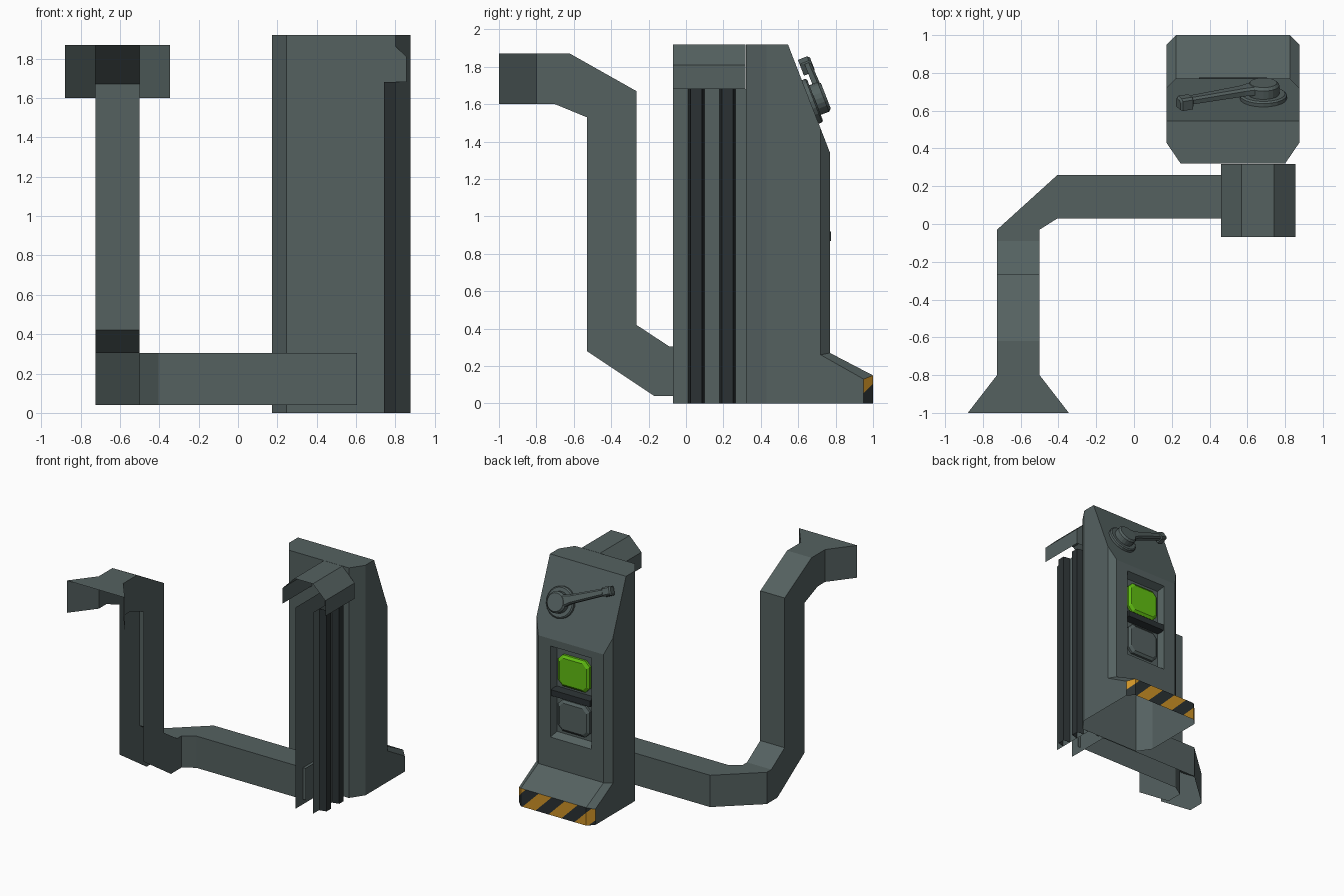
import bpy, bmesh, math
from mathutils import Matrix, Vector

if "Cube" in bpy.data.objects:
    bpy.data.objects.remove(bpy.data.objects["Cube"])


def material(name, rgb):
    m = bpy.data.materials.new(name)
    m.diffuse_color = (*rgb, 1)
    m.use_nodes = True
    m.node_tree.nodes["Principled BSDF"].inputs["Base Color"].default_value = m.diffuse_color
    return m


GREY = material("grey_steel", (0.09, 0.12, 0.118))
DARK = material("dark_steel", (0.024, 0.031, 0.033))
ORANGE = material("hazard_orange", (0.62, 0.29, 0.02))
GREEN = material("button_green", (0.12, 0.52, 0.006))


def finish(bm, name, mats):
    bmesh.ops.remove_doubles(bm, verts=bm.verts, dist=0.0005)
    bmesh.ops.recalc_face_normals(bm, faces=bm.faces)
    me = bpy.data.meshes.new(name)
    bm.to_mesh(me)
    bm.free()
    for m in mats:
        me.materials.append(m)
    ob = bpy.data.objects.new(name, me)
    bpy.context.collection.objects.link(ob)
    return ob


def from_faces(name, faces, mat=GREY):
    bm = bmesh.new()
    for f in faces:
        bm.faces.new([bm.verts.new(p) for p in f])
    return finish(bm, name, [mat])


def loft(name, rings, mat=GREY, closed=True, caps=True, matrix=None):
    """Skin between rings of points."""
    faces, n = [], len(rings[0])
    for a, b in zip(rings, rings[1:]):
        for i in range(n if closed else n - 1):
            j = (i + 1) % n
            faces.append([a[i], a[j], b[j], b[i]])
    if caps:
        faces += [rings[0], rings[-1]]
    ob = from_faces(name, faces, mat)
    if matrix:
        ob.data.transform(matrix)
    return ob


# Console geometry is mirrored across its own centre plane
CX = 0.5235


def flip(face):
    return [(2 * CX - x, y, z) for x, y, z in face]


def span(*pts):
    """Face across the console from its right-hand edge points."""
    return list(pts) + flip(pts)[::-1]


def rect_y(x0, x1, z0, z1, y):
    return [(x0, y, z0), (x1, y, z0), (x1, y, z1), (x0, y, z1)]


# Console shell: side, corner chamfers, foot chamfer
X, XI = 0.875, 0.825
side = [
    [(X, .43, 0), (X, .43, 1.92), (X, .545, 1.92), (X, .72, 1.469),
     (X, .72, .26), (X, .95, .13), (X, .95, 0)],
    [(.80, .32, 0), (X, .43, 0), (X, .43, 1.92), (.80, .32, 1.92)],
    [(X, .72, .26), (XI, .77, .27), (XI, .77, 1.34), (X, .72, 1.469)],
    [(X, .72, .26), (X, .95, .13), (XI, 1, .15), (XI, .77, .27)],
]
shell = side + [flip(f) for f in side]
shell += [
    span((.80, .32, 0), (.80, .32, 1.92)),
    span((.80, .32, 1.92), (X, .43, 1.92), (X, .545, 1.92)),
    span((X, .545, 1.92), (X, .72, 1.469), (XI, .77, 1.34)),
    span((XI, .77, .27), (XI, 1, .15)),
]
# Button recess in the user-side face
outer = rect_y(2 * CX - XI, XI, .27, 1.34, .77)
rim = rect_y(CX - .19, CX + .19, .52, 1.28, .77)
floor = rect_y(CX - .17, CX + .17, .55, 1.25, .71)
for a, b in ((outer, rim), (rim, floor)):
    for i in range(4):
        j = (i + 1) % 4
        shell.append([a[i], a[j], b[j], b[i]])
shell.append(floor)
from_faces("console_shell", shell)

# Hazard strip on the foot: cut diagonally, coloured by stripe number
bm = bmesh.new()
corner = [(X, .95, 0), (X, .95, .13), (XI, 1, .15), (XI, 1, 0)]
for f in (corner, flip(corner), span((XI, 1, 0), (XI, 1, .15))):
    bm.faces.new([bm.verts.new(p) for p in f])
STEP = 0.12
for k in range(1, 10):
    bmesh.ops.bisect_plane(bm, geom=bm.verts[:] + bm.edges[:] + bm.faces[:],
                           plane_co=(k * STEP - .03, 0, 0), plane_no=(1, 0, 1))
for f in bm.faces:
    c = f.calc_center_median()
    f.material_index = int((c.x + c.z + .03) / STEP) % 2
finish(bm, "foot_hazard_strip", [ORANGE, DARK])


# Two octagonal push buttons
def octagon(w, h, c, y, zc):
    q = [(w, h - c), (w - c, h), (c - w, h), (-w, h - c),
         (-w, c - h), (c - w, -h), (w - c, -h), (w, c - h)]
    return [(CX + a, y, zc + b) for a, b in q]


for name, zc, mat in (("upper_button", 1.085, GREEN), ("lower_button", .71, GREY)):
    loft(name, [octagon(.145, .13, .04, .711, zc), octagon(.145, .13, .04, .73, zc),
                octagon(.125, .11, .035, .745, zc)], mat)

# Bar between the buttons
loft("button_divider", [rect_y(CX - .18, CX + .18, .86, .93, .705),
                        rect_y(CX - .18, CX + .18, .87, .92, .775)], DARK)

# Lever on the sloped face: local x = -x, local y = up the slope, local z = outward
up = Vector((0, -.362, .932))
out = Vector((0, .932, .362))
frame = Matrix.Translation((.685, .664, 1.612)) @ Matrix(
    ((-1, 0, 0, 0), (0, up.y, out.y, 0), (0, up.z, out.z, 0), (0, 0, 0, 1)))


def circle(r, z, n=20):
    return [(r * math.cos(2 * math.pi * i / n), r * math.sin(2 * math.pi * i / n), z)
            for i in range(n)]


loft("lever_base", [circle(.125, 0), circle(.125, .02), circle(.115, .028)], matrix=frame)
loft("lever_hub", [circle(.085, .025), circle(.085, .075), circle(.072, .09)], matrix=frame)
swing = frame @ Matrix.Rotation(math.atan2(.20, .44), 4, 'Z')


def lever_ring(x, w, z0, z1):
    c = .012
    return [(x, -w, z0), (x, w, z0), (x, w, z1 - c), (x, w - c, z1),
            (x, c - w, z1), (x, -w, z1 - c)]


loft("lever_arm", [lever_ring(.03, .055, .045, .09), lever_ring(.12, .036, .045, .085),
                   lever_ring(.42, .028, .045, .08), lever_ring(.425, .036, .02, .085),
                   lever_ring(.485, .036, .02, .085), lever_ring(.495, .028, .025, .075)],
     matrix=swing)

# Bracket hood on the front: open sheet with a back plate
hood = [(.46, 1.68), (.46, 1.81), (.57, 1.92), (.74, 1.92), (.855, 1.81), (.855, 1.68)]
hood_rings = [[(x, y, z) for x, z in hood] for y in (-.07, .318)]
loft("bracket_hood", hood_rings, closed=False, caps=False)
from_faces("bracket_hood_back", [hood_rings[1]])

# Bracket side sheets below the hood
for name, x in (("bracket_left_sheet", .58), ("bracket_right_sheet", .74)):
    from_faces(name, [[(x, -.07, 0), (x, .32, 0), (x, .32, 1.68), (x, -.07, 1.68)]])

# Upright dark ribs on the right sheet
for i, y in enumerate((.055, .222)):
    rib = [(.742, y - .043), (.80, y - .03), (.80, y + .03), (.742, y + .043)]
    loft(f"bracket_rib_{i + 1}", [[(a, b, z) for a, b in rib] for z in (0, 1.68)],
         DARK, closed=False, caps=False)


# Bent duct: U-channel open on its inner side
def section(xl, xr, yt, zt, yb, zb):
    return [(xl, yb, zb), (xl, yt, zt), (xr, yt, zt), (xr, yb, zb)]


L, R = -.725, -.5
duct = [
    section(-.88, -.345, -1, 1.87, -1, 1.6),
    section(L, R, -.8, 1.87, -.8, 1.6),
    section(L, R, -.62, 1.87, -.70, 1.6),
    section(L, R, -.265, 1.67, -.53, 1.53),
    section(L, R, -.265, .42, -.53, .28),
    section(L, R, -.09, .305, -.17, .04),
    section(L, R, -.03, .305, -.03, .04),
    [(-.405, .26, .04), (-.405, .26, .305), (-.405, .03, .305), (-.405, .03, .04)],
    [(.605, .26, .04), (.605, .26, .305), (.605, .03, .305), (.605, .03, .04)],
]
loft("bent_duct", duct, closed=False, caps=False)
